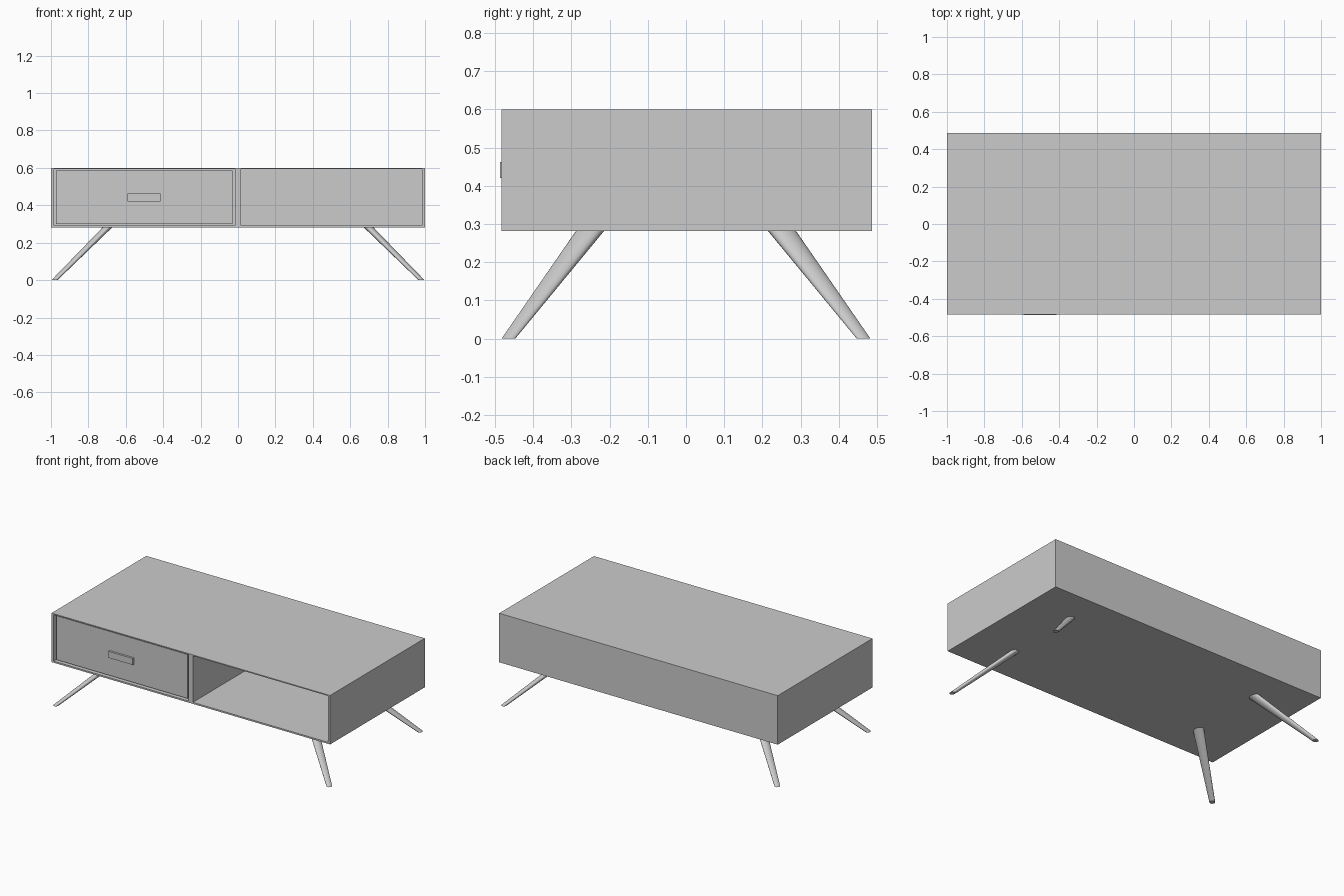
import bpy, bmesh
from math import sin, cos, pi

if "Cube" in bpy.data.objects:
    bpy.data.objects.remove(bpy.data.objects["Cube"])

YF, YB = -0.484, 0.4875      # cabinet front and back
Z0, Z1 = 0.282, 0.60         # cabinet bottom and top


def finish(name, bm):
    bmesh.ops.recalc_face_normals(bm, faces=bm.faces)
    me = bpy.data.meshes.new(name)
    bm.to_mesh(me)
    bm.free()
    ob = bpy.data.objects.new(name, me)
    bpy.context.collection.objects.link(ob)
    return ob


def box(name, x0, x1, y0, y1, z0, z1):
    bm = bmesh.new()
    bmesh.ops.create_cube(bm, size=1)
    for v in bm.verts:
        v.co.x = x1 if v.co.x > 0 else x0
        v.co.y = y1 if v.co.y > 0 else y0
        v.co.z = z1 if v.co.z > 0 else z0
    return finish(name, bm)


# Cabinet block with two compartments cut from the front
cabinet = box("cabinet", -1, 1, YF, YB, Z0, Z1)
for side, x0, x1 in (("left", -0.985, -0.015), ("right", 0.015, 0.985)):
    cutter = box(side + "_opening_cutter", x0, x1, YF - 0.1, YB - 0.015, 0.292, 0.593)
    cutter.hide_render = True
    cutter.hide_set(True)
    mod = cabinet.modifiers.new(side + "_opening", 'BOOLEAN')
    mod.operation = 'DIFFERENCE'
    mod.solver = 'EXACT'
    mod.object = cutter

# Drawer set into the left compartment, with its pull
box("drawer", -0.973, -0.03, YF + 0.01, YB - 0.03, 0.301, 0.586)
box("drawer_handle", -0.59, -0.415, -0.4875, YF + 0.02, 0.421, 0.463)


# Tapered splayed legs with level feet
def leg(name, sx, sy, n=24):
    bm = bmesh.new()
    rings = []
    for cx, cy, rx, ry, z in ((0.981, 0.465, 0.016, 0.018, 0),
                              (0.695, 0.249, 0.026, 0.037, Z0 + 0.003)):
        rings.append([bm.verts.new((sx * (cx + rx * cos(2 * pi * i / n)),
                                    sy * (cy + ry * sin(2 * pi * i / n)), z))
                      for i in range(n)])
    for i in range(n):
        j = (i + 1) % n
        bm.faces.new((rings[0][i], rings[0][j], rings[1][j], rings[1][i]))
    for r in rings:
        bm.faces.new(r)
    ob = finish(name, bm)
    bpy.ops.object.select_all(action='DESELECT')
    ob.select_set(True)
    bpy.context.view_layer.objects.active = ob
    bpy.ops.object.shade_smooth_by_angle()


for sy, row in ((-1, "front"), (1, "back")):
    for sx, side in ((-1, "left"), (1, "right")):
        leg(f"{row}_{side}_leg", sx, sy)
